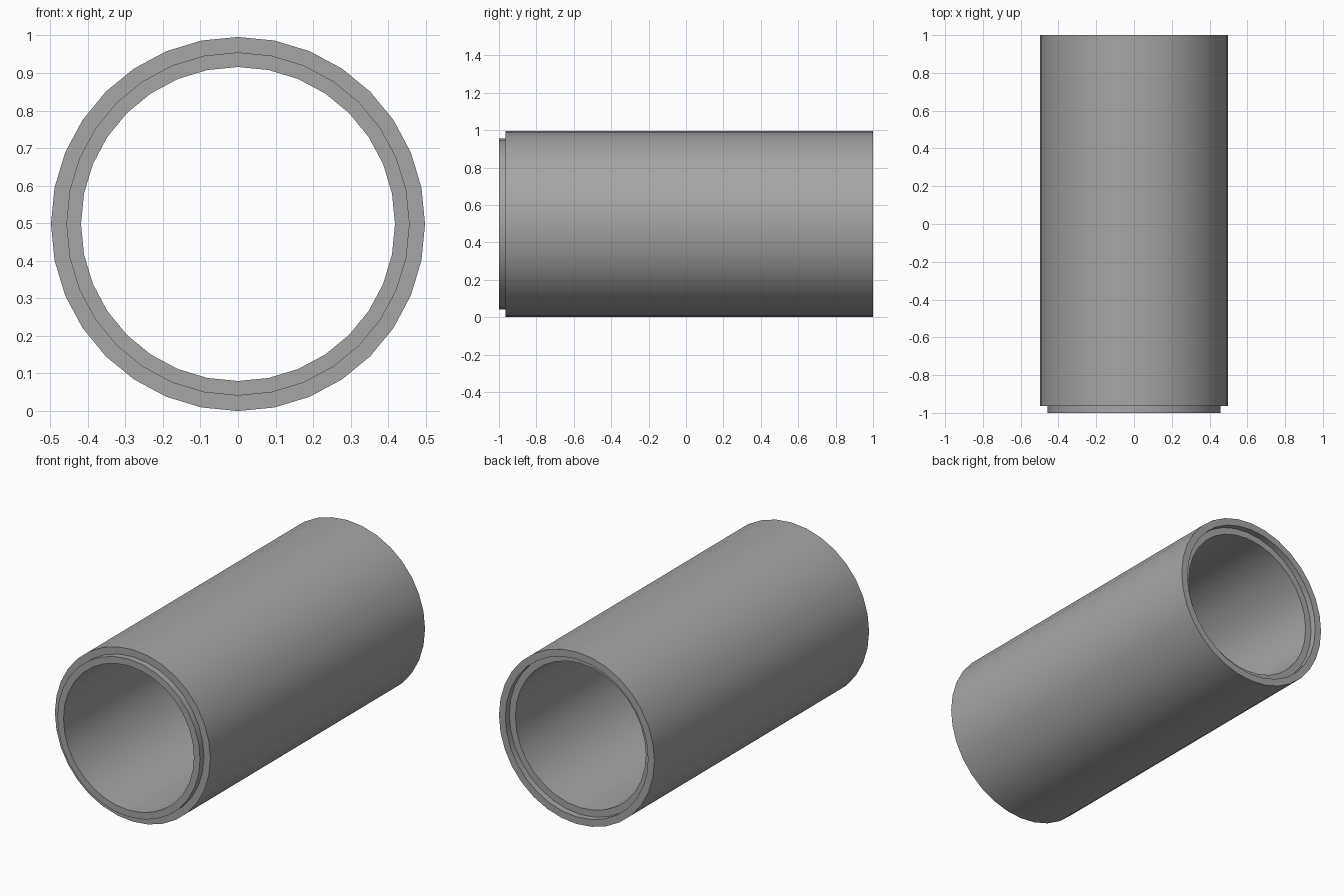
import bpy, bmesh, math
from mathutils import Matrix

if "Cube" in bpy.data.objects:
    bpy.data.objects.remove(bpy.data.objects["Cube"])

SIDES = 32
R_OUT, R_MID, R_IN = 0.498, 0.457, 0.418
STEP = 0.036

# Closed wall profile (radius, y): spigot at the front, matching socket at the back
profile = [(R_IN, -1), (R_MID, -1), (R_MID, -1 + STEP), (R_OUT, -1 + STEP),
           (R_OUT, 1), (R_MID, 1), (R_MID, 1 - STEP), (R_IN, 1 - STEP)]

# Revolve the profile around the y axis
bm = bmesh.new()
rings = []
for i in range(SIDES):
    a = 2 * math.pi * i / SIDES
    rings.append([bm.verts.new((r * math.sin(a), y, r * math.cos(a))) for r, y in profile])
n = len(profile)
for i in range(SIDES):
    a, b = rings[i], rings[(i + 1) % SIDES]
    for j in range(n):
        k = (j + 1) % n
        bm.faces.new((a[j], a[k], b[k], b[j]))
bmesh.ops.recalc_face_normals(bm, faces=bm.faces)
bmesh.ops.transform(bm, matrix=Matrix.Translation((0, 0, R_OUT)), verts=bm.verts)

mesh = bpy.data.meshes.new("pipe_section")
bm.to_mesh(mesh)
bm.free()
pipe = bpy.data.objects.new("pipe_section", mesh)
bpy.context.collection.objects.link(pipe)

# Dark grey concrete
concrete = bpy.data.materials.new("dark_concrete")
concrete.diffuse_color = (0.38, 0.38, 0.38, 1)
concrete.use_nodes = True
concrete.node_tree.nodes["Principled BSDF"].inputs["Base Color"].default_value = concrete.diffuse_color
mesh.materials.append(concrete)

# Smooth walls, crisp rims
bpy.context.view_layer.objects.active = pipe
pipe.select_set(True)
bpy.ops.object.shade_smooth_by_angle(angle=math.radians(30))
